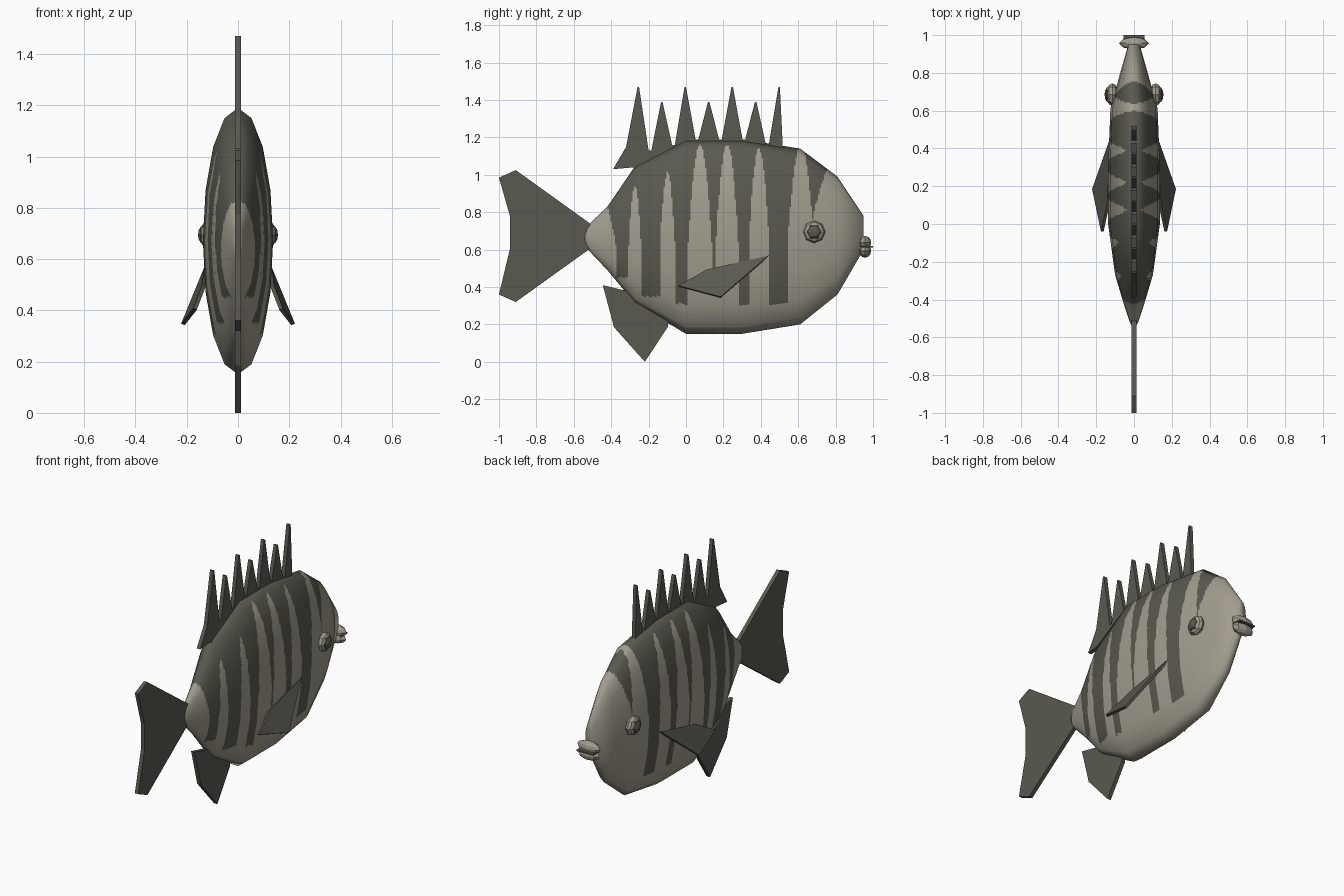
import bpy, bmesh, math
from mathutils import Vector, Matrix

cube = bpy.data.objects.get("Cube")
if cube:
    bpy.data.objects.remove(cube, do_unlink=True)


def material(name, rgb):
    m = bpy.data.materials.new(name)
    m.use_nodes = True
    m.diffuse_color = (*rgb, 1)
    m.node_tree.nodes["Principled BSDF"].inputs["Base Color"].default_value = (*rgb, 1)
    return m


PALE = material("pale_scales", (0.36, 0.335, 0.27))
DARK = material("dark_olive", (0.10, 0.10, 0.08))


def add_object(name, mesh, *mats):
    ob = bpy.data.objects.new(name, mesh)
    bpy.context.collection.objects.link(ob)
    for m in mats:
        mesh.materials.append(m)
    return ob


# Body: elliptical sections from nose to tail (y, centre z, half height, half width)
SECTIONS = [(0.95, 0.69, 0.09, 0.03), (0.81, 0.675, 0.315, 0.07),
            (0.61, 0.67, 0.47, 0.125), (0.3, 0.67, 0.52, 0.137),
            (0, 0.67, 0.52, 0.137), (-0.27, 0.68, 0.37, 0.1),
            (-0.42, 0.66, 0.17, 0.055), (-0.52, 0.665, 0.07, 0.022),
            (-0.545, 0.665, 0.04, 0.01)]
SIDES = 16


def loft(rings):
    """Skin a list of closed rings and cap both ends."""
    n = len(rings[0])
    faces = [(i * n + j, (i + 1) * n + j, (i + 1) * n + (j + 1) % n, i * n + (j + 1) % n)
             for i in range(len(rings) - 1) for j in range(n)]
    faces += [tuple(range(n)), tuple(reversed(range((len(rings) - 1) * n, len(rings) * n)))]
    mesh = bpy.data.meshes.new("body")
    mesh.from_pydata([p for r in rings for p in r], [], faces)
    return mesh


def refine(rings):
    """Subdivide a ring grid bilinearly, so the markings have clean edges."""
    fine = []
    for a, b in zip(rings, rings[1:]):
        steps = max(1, round(abs(a[0].y - b[0].y) / 0.008)) if a[0].length > 0 else 1
        fine.append((a, b, steps))
    return fine


def blend_ring(a, b, t, split=7):
    mid = [p.lerp(q, t) for p, q in zip(a, b)]
    return [mid[j].lerp(mid[(j + 1) % SIDES], k / split) for j in range(SIDES) for k in range(split)]


coarse = [[Vector((hx * math.sin(2 * math.pi * j / SIDES), y, zc + hz * math.cos(2 * math.pi * j / SIDES)))
           for j in range(SIDES)] for y, zc, hz, hx in SECTIONS]
cage = loft(coarse)
flat = [Vector(n.vector) for n in cage.vertex_normals]
cage_normals = [flat[i * SIDES:(i + 1) * SIDES] for i in range(len(coarse))]
bpy.data.meshes.remove(cage)

rings, normals = [], []
for i, (a, b, steps) in enumerate(refine(coarse)):
    last = i == len(coarse) - 2
    for s in range(steps + last):
        rings.append(blend_ring(a, b, s / steps))
        normals += [n.normalized() for n in blend_ring(cage_normals[i], cage_normals[i + 1], s / steps)]
body_mesh = loft(rings)
add_object("body", body_mesh, PALE, DARK)

# Pale fingers (centre y, half width, top z, taper height) reach up into the dark back
FINGERS = [(-0.6, 0.23, 1.2, 0.6), (-0.273, 0.037, 0.94, 0.4), (-0.098, 0.04, 1.01, 0.4),
           (0.075, 0.068, 1.16, 0.6), (0.22, 0.065, 1.16, 0.6), (0.39, 0.053, 1.14, 0.5),
           (0.615, 0.065, 1.16, 0.45), (0.95, 0.267, 1.3, 0.5)]
# Lower ends of the dark stripes (centre y, bottom z)
STRIPES = [(-0.345, 0.45), (-0.187, 0.35), (-0.025, 0.31), (0.15, 0.5),
           (0.31, 0.3), (0.5, 0.31), (0.683, 0.76)]


def is_dark(y, z):
    centre, bottom = min(STRIPES, key=lambda s: abs(s[0] - y))
    if z < bottom:
        return False
    return not any(z < top and abs(y - c) < w * math.sqrt(min(1, (top - z) / h))
                   for c, w, top, h in FINGERS)


for f in body_mesh.polygons:
    f.use_smooth = len(f.vertices) == 4
    f.material_index = int(len(f.vertices) == 4 and is_dark(f.center.y, f.center.z))
body_mesh.normals_split_custom_set_from_vertices(normals)


# Fins: flat outlines given thickness
def plate(name, points, offset, mat):
    """Extrude an outline both ways along the offset vector."""
    bm = bmesh.new()
    off = Vector(offset)
    base = bm.faces.new([bm.verts.new(Vector(p) - off) for p in points])
    out = bmesh.ops.extrude_face_region(bm, geom=[base])
    bmesh.ops.translate(bm, vec=off * 2,
                        verts=[v for v in out["geom"] if isinstance(v, bmesh.types.BMVert)])
    bmesh.ops.recalc_face_normals(bm, faces=bm.faces)
    mesh = bpy.data.meshes.new(name)
    bm.to_mesh(mesh)
    bm.free()
    return add_object(name, mesh, mat)


def midline_fin(name, outline):
    return plate(name, [(0, y, z) for y, z in outline], (0.012, 0, 0), DARK)


midline_fin("tail_fin", [(-0.48, 0.71), (-0.52, 0.745), (-0.91, 1.025), (-1, 0.985), (-0.94, 0.775),
                         (-0.94, 0.61), (-1, 0.36), (-0.91, 0.32), (-0.52, 0.6), (-0.48, 0.62)])
midline_fin("anal_fin", [(-0.445, 0.41), (-0.385, 0.185), (-0.22, 0), (-0.095, 0.19),
                         (-0.1, 0.32), (-0.28, 0.37)])

# Dorsal fin: seven spines of alternating height
valleys = [1.13, 1.16, 1.19, 1.19, 1.19, 1.16, 1.14]
dorsal = [(-0.39, 1.03), (-0.32, 1.15)]
for i, valley in enumerate(valleys):
    y = -0.255 + i * 0.1255
    dorsal += [(y - 0.004, 1.39 if i % 2 else 1.47), (y + 0.004, 1.39 if i % 2 else 1.47),
               (y + (0.02 if i == 6 else 0.055), valley)]
    if i < 6:
        dorsal.append((y + 0.07, valley))
dorsal += [(0.5, 1.1), (0, 1.13), (-0.27, 1.0), (-0.28, 1.04)]
midline_fin("dorsal_fin", dorsal)

# Paired fins and eyes


def ball(name, centre, radii, mat, segments, axis="Z"):
    """Low-poly ellipsoid with its poles along the chosen axis."""
    bm = bmesh.new()
    bmesh.ops.create_uvsphere(bm, u_segments=segments, v_segments=6, radius=1)
    if axis == "X":
        bm.transform(Matrix.Rotation(math.pi / 2, 4, "Y"))
    bm.transform(Matrix.Translation(centre) @ Matrix.Diagonal((*radii, 1)))
    mesh = bpy.data.meshes.new(name)
    bm.to_mesh(mesh)
    bm.free()
    return add_object(name, mesh, mat)


for side, s in (("left", 1), ("right", -1)):
    plate(side + "_pectoral_fin",
          [(s * 0.125, 0.44, 0.565), (s * 0.215, 0.185, 0.345), (s * 0.168, -0.04, 0.405),
           (s * 0.135, 0.11, 0.49)], (s * 0.007, 0, 0.003), DARK)
    ball(side + "_eye_ring", (s * 0.115, 0.685, 0.695), (0.033, 0.06, 0.06), PALE, 8, "X")
    ball(side + "_pupil", (s * 0.135, 0.685, 0.695), (0.021, 0.042, 0.042), DARK, 6, "X")

# Mouth: two lips around a thin dark slit
ball("upper_lip", (0, 0.957, 0.637), (0.08, 0.033, 0.036), PALE, 8)
ball("lower_lip", (0, 0.957, 0.593), (0.075, 0.033, 0.036), PALE, 8)
plate("mouth_slit", [(-0.06, 0.94, 0.615), (0.06, 0.94, 0.615), (0.055, 1, 0.615), (-0.055, 1, 0.615)],
      (0, 0, 0.004), DARK)
